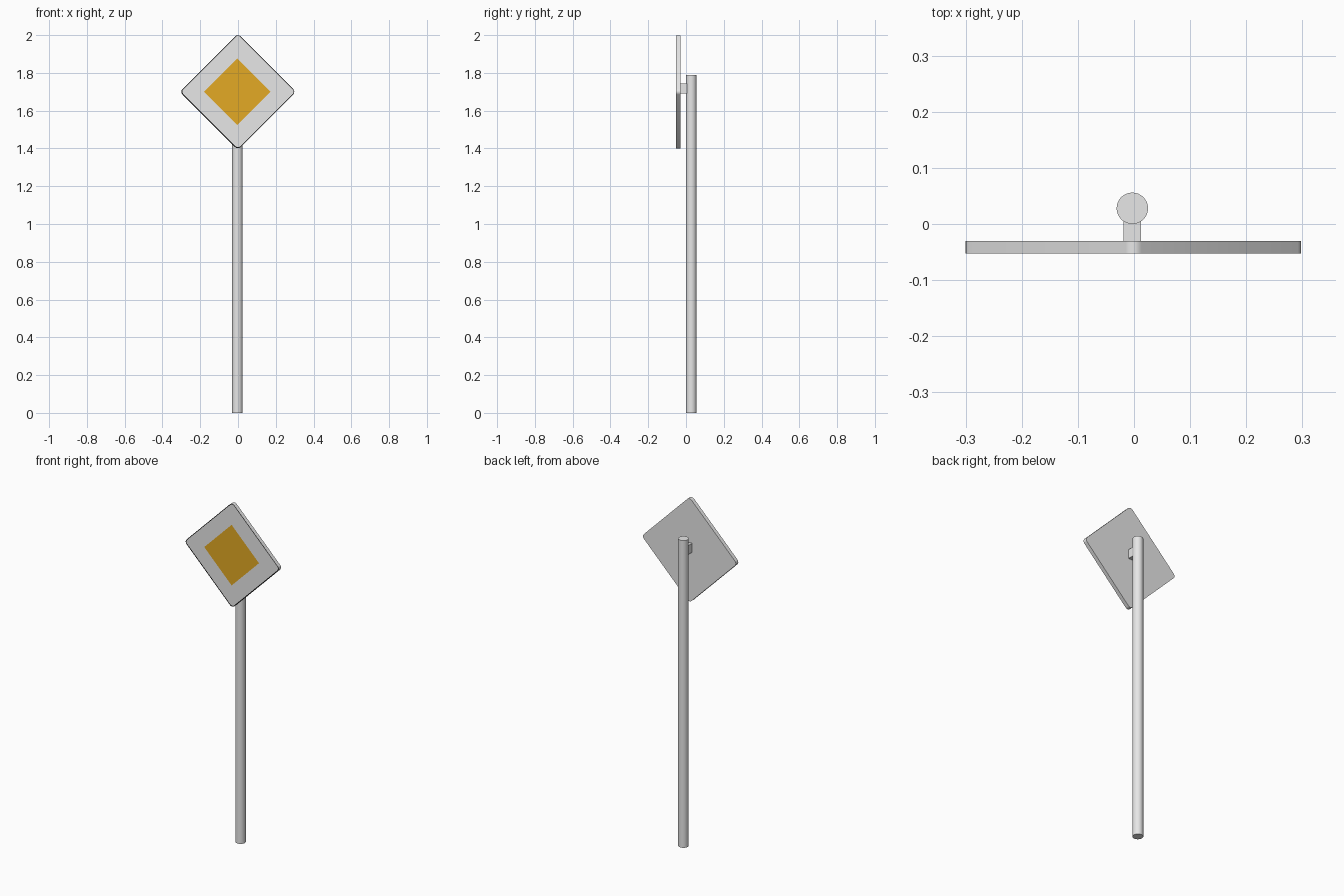
import bpy, bmesh, math

if "Cube" in bpy.data.objects:
    bpy.data.objects.remove(bpy.data.objects["Cube"])

CX = -0.003      # pole axis in x
ZC = 1.70        # height of the sign centre


def material(name, rgb):
    m = bpy.data.materials.new(name)
    m.diffuse_color = (*rgb, 1.0)
    m.use_nodes = True
    m.node_tree.nodes["Principled BSDF"].inputs["Base Color"].default_value = m.diffuse_color
    return m


GREY = material("light_grey", (0.8, 0.8, 0.8))
BLACK = material("black", (0.01, 0.01, 0.01))
YELLOW = material("amber_yellow", (0.77, 0.40, 0.018))


def finish(bm, name, mats, smooth=False):
    bmesh.ops.recalc_face_normals(bm, faces=bm.faces)
    me = bpy.data.meshes.new(name)
    bm.to_mesh(me)
    bm.free()
    for m in mats:
        me.materials.append(m)
    ob = bpy.data.objects.new(name, me)
    bpy.context.collection.objects.link(ob)
    if smooth:
        bpy.context.view_layer.objects.active = ob
        ob.select_set(True)
        bpy.ops.object.shade_smooth_by_angle(angle=math.radians(35))
        ob.select_set(False)
    return ob


def diamond_ring(bm, tip, radius, x, y, z, steps=6):
    """Rounded square standing on a corner, as a ring of vertices."""
    d = tip + radius * (math.sqrt(2) - 1) - radius * math.sqrt(2)  # arc centre distance
    ring = []
    for c in range(4):
        mid = c * math.pi / 2
        for i in range(steps + 1):
            a = mid + (i / steps - 0.5) * math.pi / 2
            ring.append(bm.verts.new((x + d * math.cos(mid) + radius * math.cos(a), y,
                                      z + d * math.sin(mid) + radius * math.sin(a))))
    return ring


def bridge(bm, a, b, mat):
    n = len(a)
    for i in range(n):
        j = (i + 1) % n
        bm.faces.new((a[i], a[j], b[j], b[i])).material_index = mat


# sign plate: grey body, thin black edge line, amber centre
bm = bmesh.new()
back = diamond_ring(bm, 0.299, 0.02, -0.001, -0.030, ZC)
front = diamond_ring(bm, 0.299, 0.02, -0.001, -0.053, ZC)
line = diamond_ring(bm, 0.2945, 0.018, 0.0, -0.053, ZC + 0.001)
centre = diamond_ring(bm, 0.176, 0.001, -0.004, -0.053, ZC)
bm.faces.new(back)
bridge(bm, back, front, 0)
bridge(bm, front, line, 1)
bridge(bm, line, centre, 0)
bm.faces.new(centre).material_index = 2
finish(bm, "sign_plate", (GREY, BLACK, YELLOW), smooth=True)

# round pole
bm = bmesh.new()
bmesh.ops.create_cone(bm, cap_ends=True, segments=32, radius1=0.028, radius2=0.028, depth=1.79)
bmesh.ops.translate(bm, verts=bm.verts, vec=(CX, 0.028, 0.895))
finish(bm, "pole", (GREY,), smooth=True)

# bracket between plate and pole
bm = bmesh.new()
bmesh.ops.create_cube(bm, size=1.0)
bmesh.ops.scale(bm, verts=bm.verts, vec=(0.031, 0.038, 0.053))
bmesh.ops.translate(bm, verts=bm.verts, vec=(CX, -0.011, 1.717))
finish(bm, "bracket", (GREY,))
